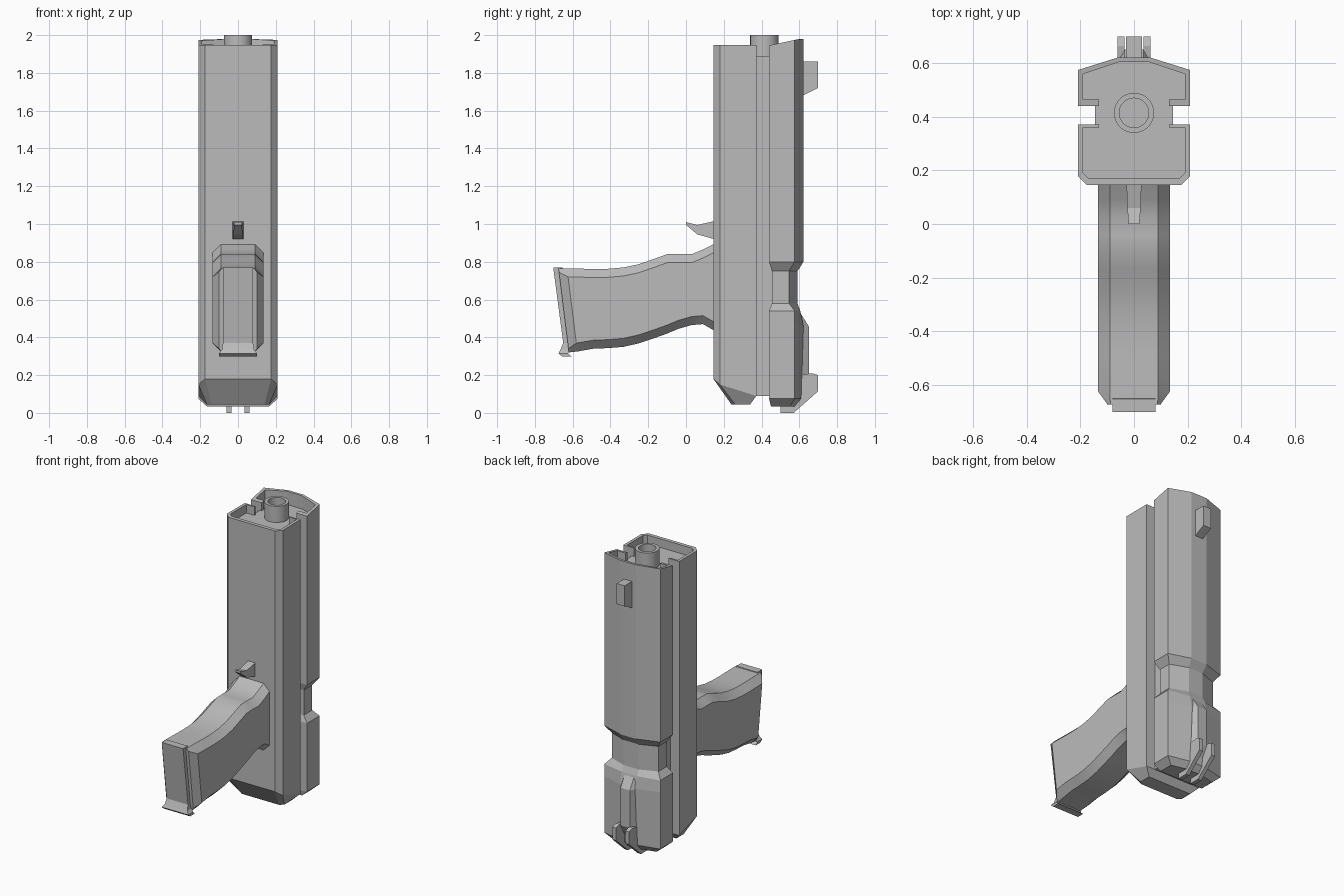
import bpy, bmesh, math

cube = bpy.data.objects.get("Cube")
if cube:
    bpy.data.objects.remove(cube)

grey = bpy.data.materials.new("plain grey")
grey.use_nodes = True
colour = (0.5, 0.5, 0.5, 1)
grey.diffuse_color = colour
grey.node_tree.nodes["Principled BSDF"].inputs["Base Color"].default_value = colour


def finish(name, bm, smooth=False):
    bmesh.ops.recalc_face_normals(bm, faces=bm.faces)
    mesh = bpy.data.meshes.new(name)
    bm.to_mesh(mesh)
    bm.free()
    mesh.materials.append(grey)
    ob = bpy.data.objects.new(name, mesh)
    bpy.context.collection.objects.link(ob)
    if smooth:
        bpy.ops.object.select_all(action='DESELECT')
        bpy.context.view_layer.objects.active = ob
        ob.select_set(True)
        bpy.ops.object.shade_smooth_by_angle(angle=math.radians(32))
    return ob


def loft(name, rings, smooth=False):
    """Skin a row of closed rings and cap both ends."""
    bm = bmesh.new()
    rows = [[bm.verts.new(p) for p in ring] for ring in rings]
    n = len(rows[0])
    for a, b in zip(rows, rows[1:]):
        for i in range(n):
            j = (i + 1) % n
            bm.faces.new((a[i], a[j], b[j], b[i]))
    bm.faces.new(rows[0])
    bm.faces.new(rows[-1])
    return finish(name, bm, smooth)


def mirrored(half):
    """Close a half ring of (x, y, z) points across x = 0."""
    return half + [(-x, y, z) for x, y, z in reversed(half)]


def level(half, z):
    return mirrored([(x, y, z) for x, y in half])


def side_plate(name, profile, x0, x1):
    """Extrude a (y, z) profile from x0 to x1."""
    return loft(name, [[(x, y, z) for y, z in profile] for x in (x0, x1)])


FLOOR = 1.89

# Lower frame with bevelled heel
frame = [(0.175, 0.145), (0.21, 0.18), (0.21, 0.372)]
loft("lower_frame", [
    mirrored([(0.14, 0.24, 0.045), (0.165, 0.26, 0.045), (0.165, 0.34, 0.045)]),
    mirrored([(0.175, 0.145, 0.18), (0.21, 0.18, 0.15), (0.21, 0.372, 0.09)]),
    level(frame, FLOOR)])

# Core seen in the side slots
loft("core", [level([(0.145, 0.3), (0.145, 0.5)], z) for z in (0.09, FLOOR)])

# Slide with waist
slide = [(0.21, 0.44), (0.21, 0.575), (0.06, 0.622)]
waist = [(0.175, 0.455), (0.175, 0.545), (0.055, 0.59)]
loft("slide", [
    level([(0.165, 0.45), (0.165, 0.55), (0.06, 0.575)], 0.035),
    level([(0.21, 0.44), (0.21, 0.575), (0.06, 0.61)], 0.075),
    level(slide, 0.46),
    level([(0.21, 0.44), (0.21, 0.575), (0.06, 0.605)], 0.54),
    level(waist, 0.58), level(waist, 0.75),
    level(slide, 0.80), level(slide, FLOOR)])


# Thin muzzle rims around the hollow
def rim(name, outer, inner, top):
    loop = outer + [(-x, y) for x, y in reversed(outer)]
    loop += [(-x, y) for x, y in inner] + inner[::-1]
    loft(name, [[(x, y, FLOOR - 0.01) for x, y in loop],
                [(x, y, top(y)) for x, y in loop]])


rim("frame_rim", [(0.13, 0.372), (0.21, 0.372), (0.21, 0.18), (0.175, 0.145)],
    [(0.13, 0.36), (0.19, 0.36), (0.19, 0.19), (0.168, 0.17)], lambda y: 1.948)
rim("slide_rim", [(0.13, 0.44), (0.21, 0.44), (0.21, 0.575), (0.06, 0.622)],
    [(0.13, 0.465), (0.19, 0.465), (0.19, 0.56), (0.055, 0.605)],
    lambda y: 1.945 + 0.035 * min(1, (y - 0.44) / 0.16))

# Hollow barrel
bm = bmesh.new()
rows = []
for r, z in ((0.075, 1.85), (0.075, 2.0), (0.055, 2.0), (0.055, 1.9)):
    rows.append([bm.verts.new((r * math.cos(a), 0.415 + r * math.sin(a), z))
                 for a in (math.tau * i / 32 for i in range(32))])
for a, b in zip(rows, rows[1:]):
    for i in range(32):
        j = (i + 1) % 32
        bm.faces.new((a[i], a[j], b[j], b[i]))
bm.faces.new(rows[-1])
finish("barrel", bm, True)

# Sights and raised rear strip
side_plate("front_sight", [(0.6, 1.86), (0.7, 1.86), (0.7, 1.72), (0.6, 1.67)], -0.03, 0.03)
rear = [(0.6, 0.2), (0.665, 0.21), (0.7, 0.2), (0.7, 0.115), (0.57, 0.0), (0.5, 0.0), (0.5, 0.06)]
for name, s in (("left_rear_sight", 1), ("right_rear_sight", -1)):
    side_plate(name, rear, s * 0.035, s * 0.062)
loft("rear_strip", [
    level([(0.06, 0.58), (0.035, 0.585)], 0.08),
    level([(0.06, 0.61), (0.035, 0.652)], 0.2),
    level([(0.06, 0.61), (0.035, 0.652)], 0.455),
    level([(0.06, 0.59), (0.035, 0.605)], 0.53)])

# Trigger, narrowing to its tip
loft("trigger", [
    [(-0.028, 0.15, 0.92), (0.028, 0.15, 0.92), (0.028, 0.15, 1.015), (-0.028, 0.15, 1.015)],
    [(-0.025, 0.06, 0.945), (0.025, 0.06, 0.945), (0.025, 0.06, 0.995), (-0.025, 0.06, 0.995)],
    [(-0.02, 0.0, 0.995), (0.02, 0.0, 0.995), (0.02, 0.0, 1.01), (-0.02, 0.0, 1.01)]])


# Curved grip: stations of (y, top z, bottom z)
def grip_ring(yt, yb, top, bottom, wide=0.135, narrow=0.09, cut=0.045):
    def point(x, z):
        t = (z - bottom) / (top - bottom)
        return (x, yb + (yt - yb) * t, z)
    return mirrored([point(narrow, top), point(wide, top - cut),
                     point(wide, bottom + cut), point(narrow, bottom)])


stations = [(0.16, 0.9, 0.43), (0.09, 0.865, 0.47), (0.03, 0.84, 0.465),
            (-0.04, 0.842, 0.445), (-0.1, 0.84, 0.42), (-0.17, 0.815, 0.395),
            (-0.25, 0.787, 0.368), (-0.33, 0.77, 0.35), (-0.41, 0.763, 0.343),
            (-0.49, 0.762, 0.34)]
rings = [grip_ring(y, y, t, b) for y, t, b in stations]
rings.append(grip_ring(-0.63, -0.575, 0.765, 0.325))
rings.append(grip_ring(-0.675, -0.62, 0.765, 0.32, 0.1, 0.088, 0.02))
loft("grip", rings, True)

# Magazine base with flared toe
loft("magazine_base", [
    [(-w, y, z), (w, y, z), (w, y + 0.05, z), (-w, y + 0.05, z)]
    for w, y, z in ((0.08, -0.703, 0.77), (0.08, -0.65, 0.37),
                    (0.085, -0.665, 0.335), (0.1, -0.675, 0.315), (0.1, -0.655, 0.298))])
